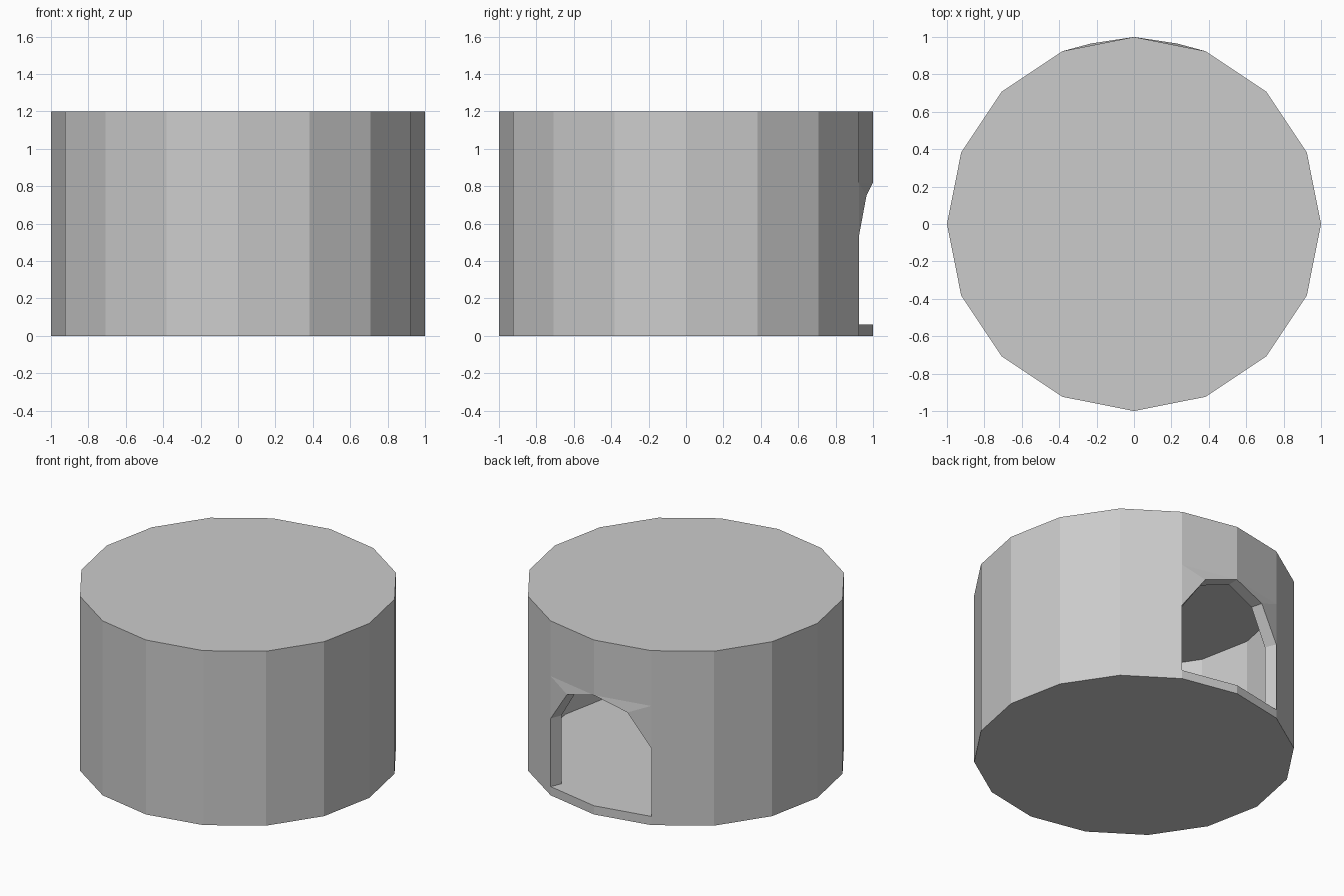
import bpy, bmesh, math

if "Cube" in bpy.data.objects:
    bpy.data.objects.remove(bpy.data.objects["Cube"])

SIDES = 16
HEIGHT, FLOOR, CEILING = 1.2, 0.06, 1.16
INNER = 0.92                      # inner wall scale
SPRING, HAUNCH, CROWN = 0.53, 0.75, 0.82   # door arch heights

grey = bpy.data.materials.new("plain grey")
grey.diffuse_color = (0.6, 0.6, 0.6, 1)
grey.use_nodes = True
grey.node_tree.nodes["Principled BSDF"].inputs["Base Color"].default_value = grey.diffuse_color

bm = bmesh.new()


def face(points, flip=False):
    bm.faces.new([bm.verts.new(p) for p in (points[::-1] if flip else points)])


def ring(i, s, z):
    a = 2 * math.pi * i / SIDES
    return (s * math.cos(a), s * math.sin(a), z)


def arch(s):
    """Door outline from right foot over the crown to left foot."""
    post = ring(3, s, 0)[:2]
    half = [(*post, FLOOR), (*post, SPRING), (0.23 * s, 0.965 * s, HAUNCH)]
    return half + [(0, s, CROWN)] + [(-x, y, z) for x, y, z in half[::-1]]


def shell(s, z0, z1, flip):
    # plain wall panels; panels 3 and 4 hold the door
    for i in range(SIDES):
        door = i in (3, 4)
        spans = [(z0, FLOOR), (CROWN, z1)] if door else [(z0, z1)]
        for a, b in spans:
            if b - a > 1e-5:
                face([ring(i, s, a), ring(i + 1, s, a),
                      ring(i + 1, s, b), ring(i, s, b)], flip)
    # spandrels beside the arch, mirrored
    for side in (1, -1):
        x, y, _ = ring(3, s, 0)
        b, c = (0.23 * s, 0.965 * s, HAUNCH), (0, s, CROWN)
        low, mid, top = [(x, y, z) for z in (SPRING, HAUNCH, CROWN)]
        for pts in ([low, b, mid], [mid, b, top], [top, b, c]):
            face([(side * px, py, pz) for px, py, pz in pts],
                 flip != (side < 0))
    # end discs
    face([ring(i, s, z0) for i in range(SIDES)], not flip)
    face([ring(i, s, z1) for i in range(SIDES)], flip)


shell(1, 0, HEIGHT, False)
shell(INNER, FLOOR, CEILING, True)

# door reveal: jambs and arch soffit, then the sill
out, inn = arch(1), arch(INNER)
for k in range(len(out) - 1):
    face([out[k], out[k + 1], inn[k + 1], inn[k]], True)
for i in (3, 4):
    face([ring(i, 1, FLOOR), ring(i + 1, 1, FLOOR),
          ring(i + 1, INNER, FLOOR), ring(i, INNER, FLOOR)])

bmesh.ops.remove_doubles(bm, verts=bm.verts, dist=1e-4)
bmesh.ops.recalc_face_normals(bm, faces=bm.faces)

mesh = bpy.data.meshes.new("round_hut")
bm.to_mesh(mesh)
bm.free()
mesh.materials.append(grey)
bpy.context.collection.objects.link(bpy.data.objects.new("round_hut", mesh))
